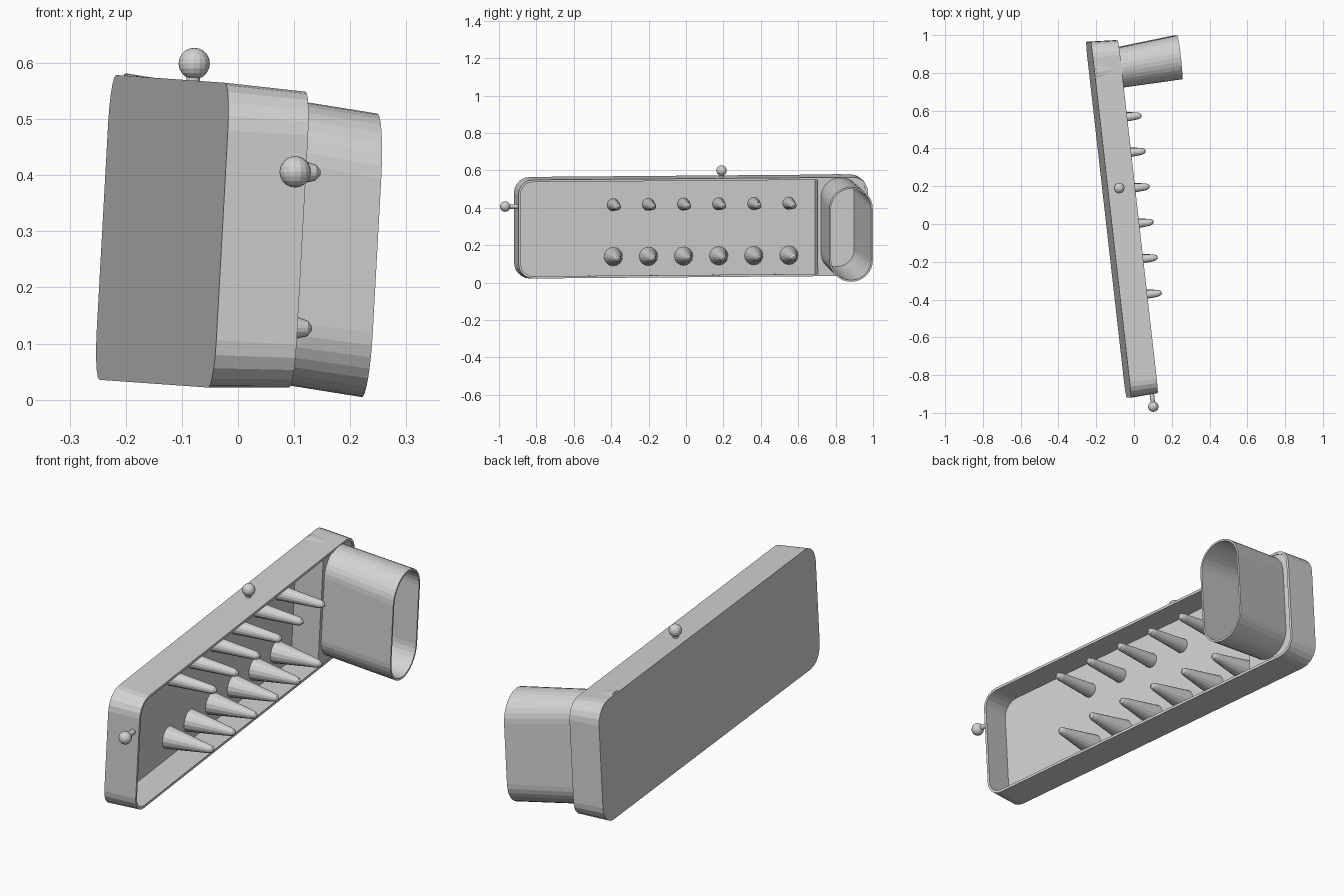
import bpy, bmesh, math
from mathutils import Matrix, Vector

if "Cube" in bpy.data.objects:
    bpy.data.objects.remove(bpy.data.objects["Cube"])

# Local frame: X = depth out of the tray, Y = along the tray, Z = up; slightly tilted
along = Vector((-0.1125, 0.9936, 0.008)).normalized()
up = Vector((0.055, -0.0018, 0.998))
up = (up - along * up.dot(along)).normalized()
depth = along.cross(up)
FRAME = Matrix((depth, along, up)).transposed().to_4x4()
FRAME.translation = (-0.135, 0.0225, 0.30)

grey = bpy.data.materials.new("light_grey")
grey.diffuse_color = (0.65, 0.65, 0.65, 1)
grey.use_nodes = True
grey.node_tree.nodes["Principled BSDF"].inputs["Base Color"].default_value = grey.diffuse_color


def ring(x, y, z, hy, hz, r, seg):
    """Rounded rectangle at depth x, centred on (y, z)."""
    pts = []
    for k, (sy, sz) in enumerate(((1, 1), (-1, 1), (-1, -1), (1, -1))):
        for i in range(seg + 1):
            a = math.pi / 2 * (k + i / seg)
            pts.append((x, y + sy * (hy - r) + r * math.cos(a),
                        z + sz * (hz - r) + r * math.sin(a)))
    return pts


def finish(name, bm):
    bmesh.ops.recalc_face_normals(bm, faces=bm.faces)
    me = bpy.data.meshes.new(name)
    bm.to_mesh(me)
    bm.free()
    me.materials.append(grey)
    ob = bpy.data.objects.new(name, me)
    bpy.context.collection.objects.link(ob)
    ob.matrix_world = FRAME
    return ob


def loft(name, rings, closed=False):
    """Skin successive rings; cap the ends, or join last to first when closed."""
    bm = bmesh.new()
    vs = [[bm.verts.new(p) for p in r] for r in rings]
    n = len(vs[0])
    pairs = list(zip(vs, vs[1:]))
    if closed:
        pairs.append((vs[-1], vs[0]))
    else:
        bm.faces.new(vs[0])
        bm.faces.new(vs[-1])
    for a, b in pairs:
        for i in range(n):
            j = (i + 1) % n
            bm.faces.new((a[i], a[j], b[j], b[i]))
    return finish(name, bm)


def tray_ring(x, inset):
    return ring(x, 0, 0, 0.948 - inset, 0.272 - inset, 0.085 - inset, 5)


def tube_ring(x, wall):
    t = x / 0.466
    hy = 0.102 + 0.015 * t - wall
    return ring(x, 0.786 + 0.027 * t, 0.024 - 0.048 * t, hy, 0.253 - wall, hy - 0.001, 8)


# Open tray with slightly drafted walls
loft("tray", [tray_ring(0, 0), tray_ring(0.145, 0.008),
              tray_ring(0.145, 0.02), tray_ring(0.012, 0.013)])

# Hollow spout running from the tray back out through the cover
loft("spout", [tube_ring(0.008, 0), tube_ring(0.466, 0),
               tube_ring(0.466, 0.009), tube_ring(0.008, 0.009)], closed=True)

# Closed chamber end: cover plate with a hole for the spout, and a partition wall
WALL = 0.67
cover = loft("chamber_cover", [[(x, max(y, WALL), z) for x, y, z in tray_ring(x0, 0.016)]
                               for x0 in (0.128, 0.140)])
cutter = loft("spout_cutter", [tube_ring(0.08, 0.004), tube_ring(0.2, 0.004)])
cutter.hide_render = True
cutter.hide_viewport = True
cut = cover.modifiers.new("spout_hole", "BOOLEAN")
cut.operation = "DIFFERENCE"
cut.object = cutter
cut.solver = "EXACT"

bm = bmesh.new()
bmesh.ops.create_cube(bm, size=1, matrix=Matrix.Translation((0.073, WALL + 0.005, 0))
                      @ Matrix.Diagonal((0.134, 0.01, 0.512, 1)))
finish("chamber_partition", bm)


# Two rows of tapered pegs: slim above, thick below
def peg(name, y, z, r):
    prof = ((0.006, r), (0.205, 0.019), (0.222, 0.014), (0.230, 0.005))
    loft(name, [[(x, y + q * math.cos(a), z + q * math.sin(a))
                 for a in (math.tau * i / 16 for i in range(16))] for x, q in prof])


for k in range(6):
    peg(f"upper_peg_{k + 1}", 0.53 - 0.189 * k, 0.12, 0.034)
    peg(f"lower_peg_{k + 1}", 0.53 - 0.189 * k, -0.158, 0.051)


# Ball knobs on short stems, placed in world space
def knob(name, centre, direction, length):
    c, d = Vector(centre), Vector(direction)
    bm = bmesh.new()
    bmesh.ops.create_uvsphere(bm, u_segments=16, v_segments=10, radius=0.028,
                              matrix=Matrix.Translation(c))
    rot = d.to_track_quat('Z', 'Y').to_matrix().to_4x4()
    bmesh.ops.create_cone(bm, cap_ends=True, segments=12, radius1=0.012, radius2=0.012,
                          depth=length, matrix=Matrix.Translation(c + d * length / 2) @ rot)
    finish(name, bm).matrix_world = Matrix.Identity(4)


knob("top_knob", (-0.078, 0.19, 0.599), -up, 0.035)
knob("end_knob", (0.102, -0.967, 0.406), along, 0.07)
